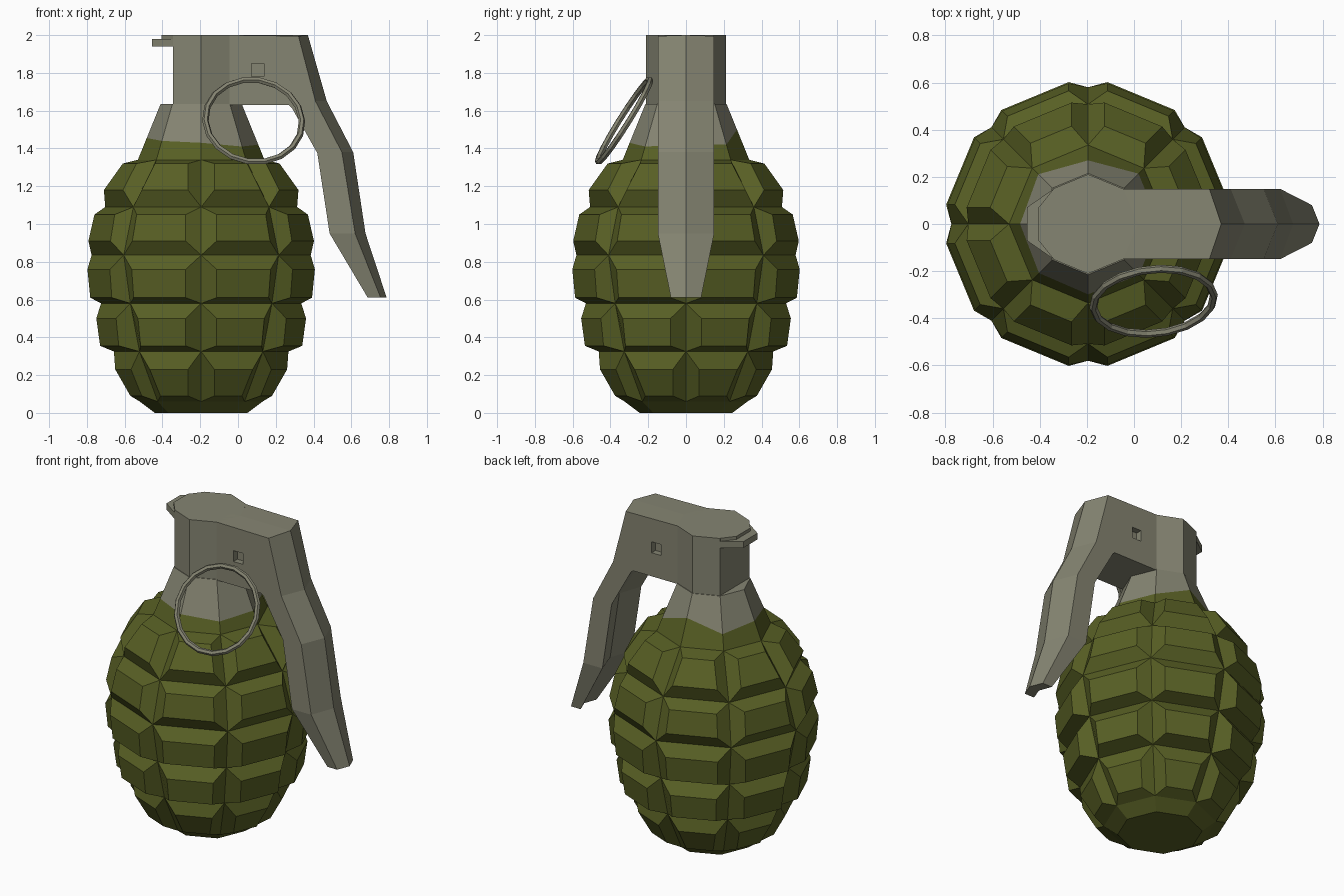
import bpy, bmesh, math
from mathutils import Vector, Matrix

if "Cube" in bpy.data.objects:
    bpy.data.objects.remove(bpy.data.objects["Cube"])

CX = -0.195   # axis of the body
N = 8         # number of sides


def material(name, rgb):
    m = bpy.data.materials.new(name)
    m.diffuse_color = (*rgb, 1)
    m.use_nodes = True
    m.node_tree.nodes["Principled BSDF"].inputs["Base Color"].default_value = m.diffuse_color
    return m


GREEN = material("olive green", (0.098, 0.116, 0.018))
GREY = material("warm grey", (0.235, 0.233, 0.168))


def finish(name, bm, mats):
    bmesh.ops.recalc_face_normals(bm, faces=bm.faces)
    me = bpy.data.meshes.new(name)
    bm.to_mesh(me)
    bm.free()
    ob = bpy.data.objects.new(name, me)
    bpy.context.collection.objects.link(ob)
    for m in mats:
        me.materials.append(m)
    return ob


def polar(a, d, side, z):
    """Point at distance d along angle a, shifted sideways."""
    c, s = math.cos(a), math.sin(a)
    return Vector((CX + d * c - side * s, d * s + side * c, z))


def prism(name, outline, z0, z1):
    bm = bmesh.new()
    lo = [bm.verts.new((x, y, z0)) for x, y in outline]
    hi = [bm.verts.new((x, y, z1)) for x, y in outline]
    bm.faces.new(lo)
    bm.faces.new(hi)
    for i in range(len(outline)):
        j = (i + 1) % len(outline)
        bm.faces.new((lo[i], lo[j], hi[j], hi[i]))
    return finish(name, bm, [GREY])


# Body: eight-sided rings, with raised pads in the five middle bands
rings = [(0.0, 0.245), (0.06, 0.325), (0.325, 0.462), (0.58, 0.53),
         (0.835, 0.58), (1.09, 0.508), (1.34, 0.335), (None, 0), (1.635, 0.215)]
pads = {1: ((0.09, 0.375), (0.23, 0.455)), 2: ((0.355, 0.535), (0.50, 0.555)),
        3: ((0.61, 0.587), (0.76, 0.602)), 4: ((0.91, 0.597), (1.05, 0.565)),
        5: ((1.18, 0.515), (1.32, 0.415))}
paint_z = [1.42, 1.42, 1.50, 1.43, 1.455, 1.44, 1.43, 1.41]  # uneven paint edge

bm = bmesh.new()
grid = []
for z, r in rings:
    row = []
    for k in range(N):
        zz, rr = z, r
        if z is None:
            zz = paint_z[k]
            rr = 0.335 + (0.215 - 0.335) * (zz - 1.34) / (1.635 - 1.34)
        row.append(bm.verts.new(polar(math.tau * k / N, rr, 0, zz)))
    grid.append(row)
bm.faces.new(grid[0])
bm.faces.new(grid[-1]).material_index = 1
for i in range(len(rings) - 1):
    for k in range(N):
        n = (k + 1) % N
        base = [grid[i][k], grid[i][n], grid[i + 1][n], grid[i + 1][k]]
        if i in pads:
            (z0, d0), (z1, d1) = pads[i]
            a, b = math.tau * k / N, math.tau * n / N
            g = 0.07 + 0.012 * (i in (2, 3, 4))
            pad = [bm.verts.new(p) for p in (
                polar(a, d0, g, z0), polar(b, d0, -g, z0),
                polar(b, d1, -g, z1), polar(a, d1, g, z1))]
            bm.faces.new(pad)
            for j in range(4):
                m = (j + 1) % 4
                bm.faces.new((base[j], base[m], pad[m], pad[j]))
        else:
            bm.faces.new(base).material_index = 1 if i == 7 else 0
finish("body", bm, [GREEN, GREY])

# Fuse column: octagon with its left corner cut flat
octagon = [polar(math.tau * k / N, 0.211, 0, 0) for k in range(N) if k != 4]
prism("fuse_column", [(p.x, p.y) for p in octagon], 1.63, 2.0)

# Hinge plates above the flat
prism("hinge_top", [(-0.34, -0.15), (-0.405, -0.07), (-0.405, 0.07), (-0.34, 0.15)], 1.97, 2.0)
prism("hinge_hook", [(-0.34, -0.15), (-0.455, -0.07), (-0.455, 0.07), (-0.34, 0.15)], 1.94, 1.98)

# Lever: lofted sections (outer edge, outer ridge, inner edge, inner inset, half width)
stations = [((-0.047, 2.0), (-0.047, 2.0), (-0.047, 1.63), 0, 0.149),
            ((0.32, 1.995), (0.37, 2.0), (0.27, 1.63), 0, 0.149),
            ((0.41, 1.65), (0.47, 1.65), (0.285, 1.615), 0.03, 0.149),
            ((0.55, 1.38), (0.61, 1.38), (0.42, 1.375), 0.05, 0.149),
            ((0.62, 0.95), (0.675, 0.95), (0.485, 0.95), 0.05, 0.149),
            ((0.755, 0.61), (0.787, 0.61), (0.687, 0.61), 0.03, 0.08)]
bm = bmesh.new()
loops = []
for (ex, ez), (rx, rz), (ix, iz), inset, w in stations:
    pts = [(ex, -w, ez), (rx, 0, rz), (ex, w, ez), (ix, w, iz), (ix + inset, 0, iz), (ix, -w, iz)]
    loops.append([bm.verts.new(p) for p in pts])
bm.faces.new(loops[0])
bm.faces.new(loops[-1])
for a, b in zip(loops, loops[1:]):
    for j in range(6):
        m = (j + 1) % 6
        bm.faces.new((a[j], a[m], b[m], b[j]))
lever = finish("lever", bm, [GREY])

# Small square pin holes on both sides of the lever
bm = bmesh.new()
for s in (-1, 1):
    bmesh.ops.create_cube(bm, size=1, matrix=Matrix.Translation((0.105, s * 0.15, 1.815))
                          @ Matrix.Diagonal((0.066, 0.08, 0.07, 1)))
cutter = finish("pin_hole_cutter", bm, [GREY])
cutter.hide_render = True
cutter.hide_set(True)
mod = lever.modifiers.new("pin holes", 'BOOLEAN')
mod.operation = 'DIFFERENCE'
mod.solver = 'EXACT'
mod.object = cutter
bpy.context.view_layer.objects.active = lever
bpy.ops.object.modifier_apply(modifier=mod.name)
bpy.data.objects.remove(cutter)

# Pull ring
bpy.ops.mesh.primitive_torus_add(
    major_segments=18, minor_segments=6, major_radius=0.257, minor_radius=0.017,
    location=(0.083, -0.328, 1.546), rotation=(math.radians(58), 0, math.radians(6)))
ring = bpy.context.object
ring.name = "pull_ring"
ring.data.materials.append(GREY)
